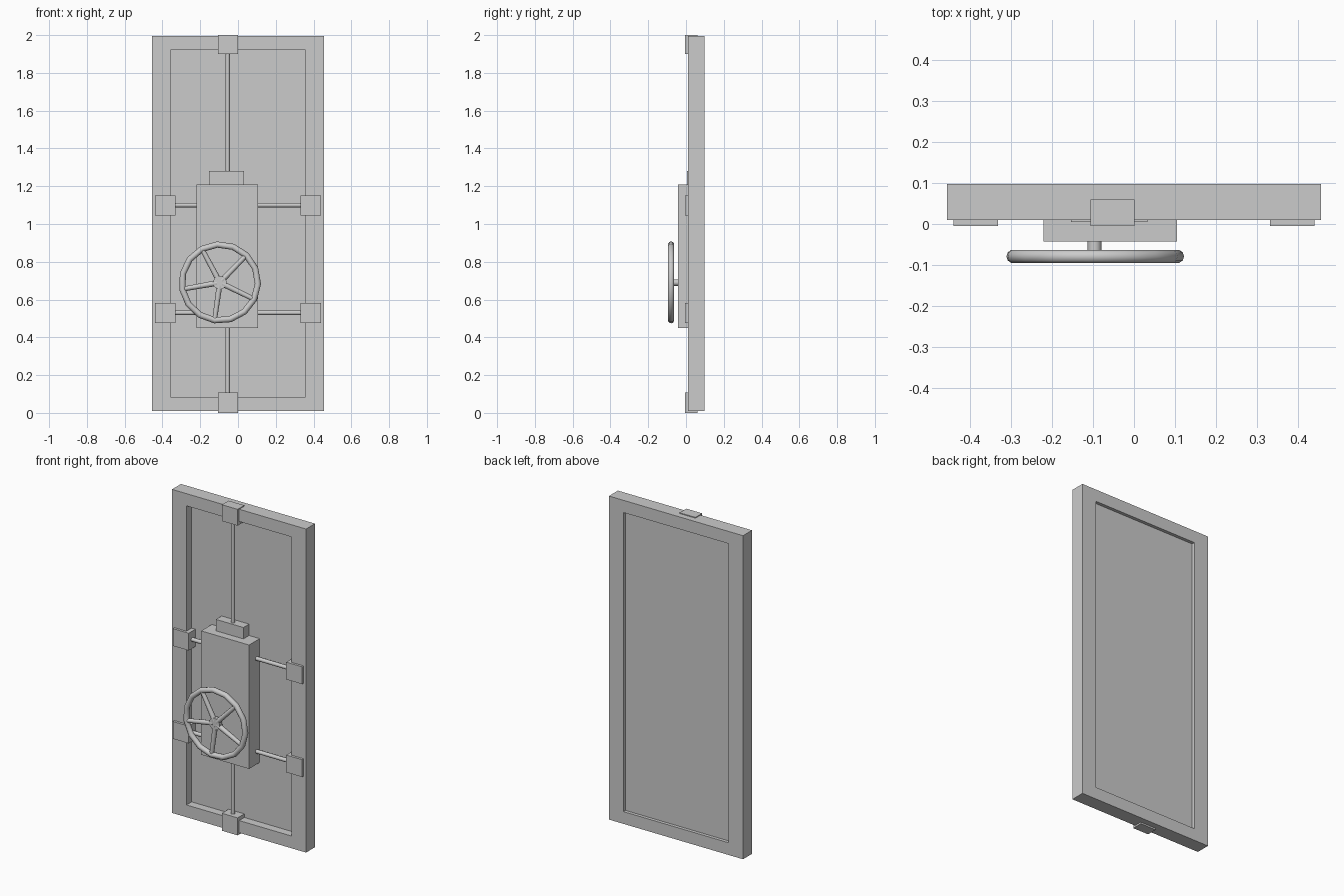
import bpy, bmesh, math
from mathutils import Vector

if "Cube" in bpy.data.objects:
    bpy.data.objects.remove(bpy.data.objects["Cube"])


def finish(bm, name, smooth=False):
    bmesh.ops.recalc_face_normals(bm, faces=bm.faces)
    me = bpy.data.meshes.new(name)
    bm.to_mesh(me)
    bm.free()
    ob = bpy.data.objects.new(name, me)
    bpy.context.collection.objects.link(ob)
    if smooth:
        bpy.ops.object.select_all(action='DESELECT')
        ob.select_set(True)
        bpy.context.view_layer.objects.active = ob
        bpy.ops.object.shade_smooth_by_angle(angle=math.radians(50))
    return ob


def box_bm(x, y, z):
    bm = bmesh.new()
    bmesh.ops.create_cube(bm, size=1)
    for v in bm.verts:
        v.co = [r[0] if c < 0 else r[1] for c, r in zip(v.co, (x, y, z))]
    bm.normal_update()
    return bm


def box(name, x, y, z):
    return finish(box_bm(x, y, z), name)


def rod(name, a, b, r1, r2=None, n=12):
    a, b = Vector(a), Vector(b)
    bm = bmesh.new()
    bmesh.ops.create_cone(bm, cap_ends=True, segments=n, radius1=r1,
                          radius2=r1 if r2 is None else r2, depth=(b - a).length)
    q = (b - a).to_track_quat('Z', 'Y')
    for v in bm.verts:
        v.co = q @ v.co + (a + b) / 2
    return finish(bm, name, True)


# Door slab, with a deep panel recess in front and a shallow one behind
bm = box_bm((-0.455, 0.455), (0.01, 0.097), (0.01, 1.995))
for f in [f for f in bm.faces if abs(f.normal.y) > 0.9]:
    front = f.normal.y < 0
    depth = 0.05 if front else -0.02
    bmesh.ops.inset_individual(bm, faces=[f], thickness=0.05)
    for v in f.verts:
        v.co.x = math.copysign(0.357, v.co.x)
        v.co.z = 0.085 if v.co.z < 1 else 1.92
    wall = bmesh.ops.extrude_discrete_faces(bm, faces=[f])["faces"][0]
    for v in wall.verts:
        v.co.y += depth
finish(bm, "door_panel")

# Lock housing
box("lock_box", (-0.22, 0.105), (-0.043, 0.065), (0.45, 1.21))
box("lock_box_cap", (-0.153, 0.033), (0.005, 0.065), (1.205, 1.28))

# Locking bolts
for z0, z1 in ((0.0, 0.107), (1.9, 2.0)):
    box("vertical_bolt_block", (-0.106, 0.001), (-0.005, 0.06), (z0, z1))
for zc in (0.528, 1.098):
    for s in (-1, 1):
        box("side_bolt_block", (s * 0.385 - 0.054, s * 0.385 + 0.054),
            (-0.005, 0.06), (zc - 0.053, zc + 0.053))
    rod("side_rod", (-0.38, 0.03, zc + 0.002), (0.38, 0.03, zc + 0.002), 0.012)
rod("vertical_rod", (-0.055, 0.03, 0.05), (-0.055, 0.03, 1.95), 0.012)

# Handwheel rim
CX, CY, CZ = -0.096, -0.079, 0.69
N, M, R, T = 15, 10, 0.2015, 0.0165
bm = bmesh.new()
rings = []
for i in range(N):
    a = math.radians(46) + 2 * math.pi * i / N
    ring = []
    for j in range(M):
        b = 2 * math.pi * j / M
        d = R + T * math.cos(b)
        ring.append(bm.verts.new((CX + d * math.cos(a), CY + T * math.sin(b),
                                  CZ + d * math.sin(a))))
    rings.append(ring)
for i in range(N):
    p, q = rings[i], rings[(i + 1) % N]
    for j in range(M):
        k = (j + 1) % M
        bm.faces.new((p[j], p[k], q[k], q[j]))
finish(bm, "wheel_rim", True)

# Spokes, hub and axle
for i in range(5):
    a = math.radians(46 + 72 * i)
    d = Vector((math.cos(a), 0, math.sin(a)))
    c = Vector((CX, CY, CZ))
    rod("wheel_spoke", c + d * 0.015, c + d * 0.2, 0.015, 0.0125, 10)
rod("wheel_hub", (CX, CY - 0.013, CZ), (CX, CY + 0.013, CZ), 0.036, n=15)
rod("wheel_axle", (CX, CY, CZ), (CX, -0.03, CZ), 0.017)
